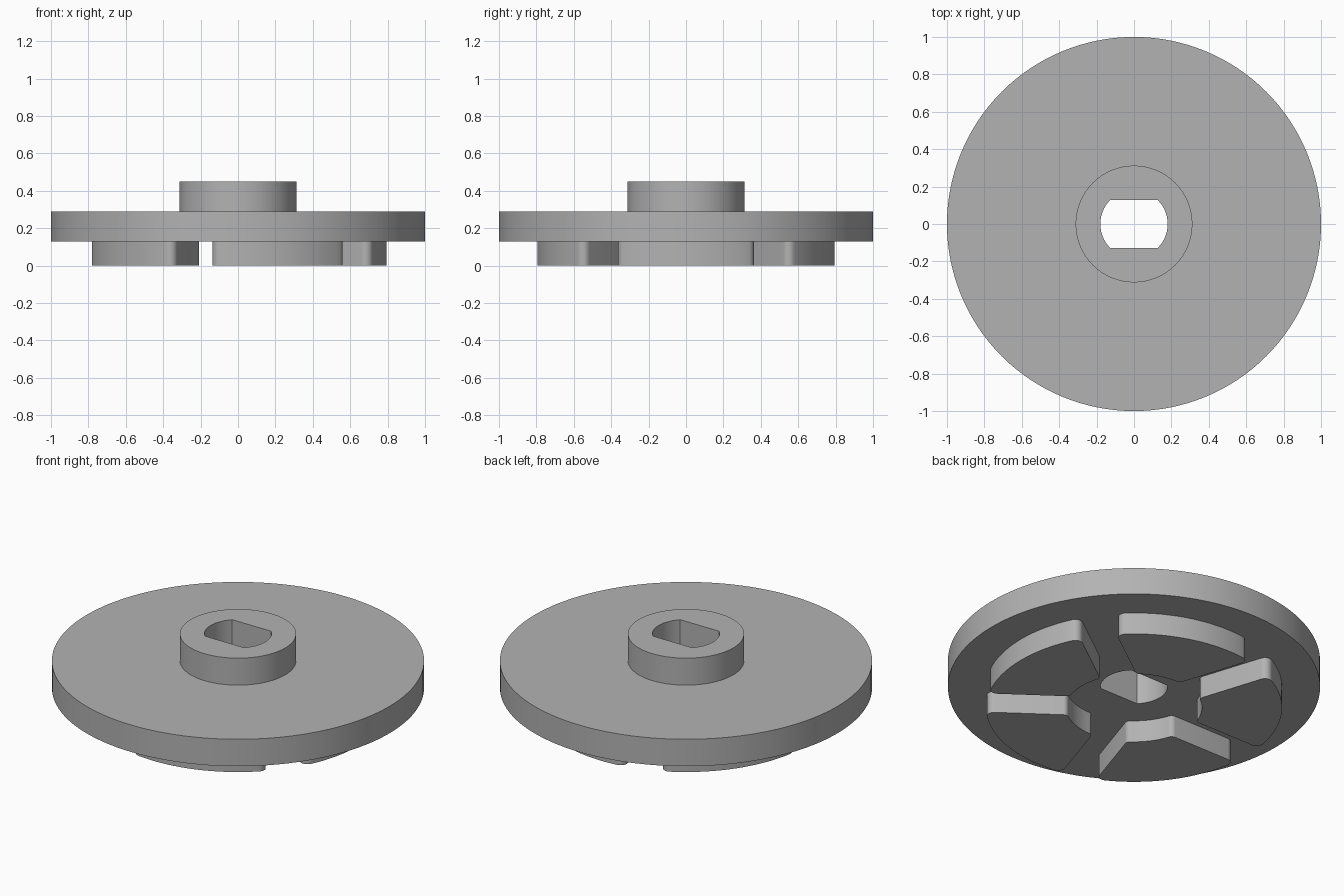
import bpy, bmesh, math
from math import sin, cos, pi, radians
from mathutils import Vector

if "Cube" in bpy.data.objects:
    bpy.data.objects.remove(bpy.data.objects["Cube"], do_unlink=True)

# Material
grey = bpy.data.materials.new("plain_grey")
grey.use_nodes = True
colour = (0.45, 0.45, 0.45, 1)
grey.diffuse_color = colour
grey.node_tree.nodes["Principled BSDF"].inputs["Base Color"].default_value = colour

PLATE_Z, PLATE_TOP, HUB_TOP = 0.13, 0.29, 0.45
PLATE_R, HUB_R, BORE_R = 1.0, 0.312, 0.18
STEPS = 128


def finish(bm, name):
    bmesh.ops.recalc_face_normals(bm, faces=bm.faces)
    mesh = bpy.data.meshes.new(name)
    bm.to_mesh(mesh)
    bm.free()
    mesh.materials.append(grey)
    obj = bpy.data.objects.new(name, mesh)
    bpy.context.collection.objects.link(obj)
    bpy.ops.object.select_all(action='DESELECT')
    obj.select_set(True)
    bpy.context.view_layer.objects.active = obj
    bpy.ops.object.shade_smooth_by_angle(angle=radians(30))
    return obj


def arc(centre, radius, start, end, steps):
    return [Vector((centre[0] + radius * cos(start + (end - start) * i / steps),
                    centre[1] + radius * sin(start + (end - start) * i / steps)))
            for i in range(steps + 1)]


# Plate and hub: closed loft of rings around a bore with two flats
def bore(a):
    return min(BORE_R, BORE_R * sin(pi / 4) / max(abs(sin(a)), 0.001))


rings = [(bore, PLATE_Z), (lambda a: PLATE_R, PLATE_Z), (lambda a: PLATE_R, PLATE_TOP),
         (lambda a: HUB_R, PLATE_TOP), (lambda a: HUB_R, HUB_TOP), (bore, HUB_TOP)]
bm = bmesh.new()
angles = [2 * pi * i / STEPS for i in range(STEPS)]
loops = [[bm.verts.new((r(a) * cos(a), r(a) * sin(a), z)) for a in angles] for r, z in rings]
for k, lower in enumerate(loops):
    upper = loops[(k + 1) % len(loops)]
    for i in range(STEPS):
        j = (i + 1) % STEPS
        bm.faces.new((lower[i], lower[j], upper[j], upper[i]))
finish(bm, "plate_with_hub")


# Pad outline: a sector with rounded corners, its sides parallel to the gaps
def pad_outline(outer=0.795, inner=0.365, half_gap=0.10, r_out=0.04, r_in=0.03):
    s = pi / 5
    along, normal = Vector((cos(s), sin(s))), Vector((sin(s), -cos(s)))

    def fillet_centre(distance, radius):
        offset = half_gap + radius
        return along * math.sqrt(distance ** 2 - offset ** 2) + normal * offset

    c_out = fillet_centre(outer - r_out, r_out)
    c_in = fillet_centre(inner + r_in, r_in)
    a_out, a_in = math.atan2(c_out.y, c_out.x), math.atan2(c_in.y, c_in.x)
    half = (arc((0, 0), outer, 0, a_out, 14)[:-1]
            + arc(c_out, r_out, a_out, s + pi / 2, 8)
            + arc(c_in, r_in, s + pi / 2, a_in + pi, 6)
            + arc((0, 0), inner, a_in, 0, 6)[1:])
    return half + [Vector((p.x, -p.y)) for p in half[-2:0:-1]]


# Five pads under the plate
for n in range(5):
    turn = 2 * pi * n / 5
    bm = bmesh.new()
    base = bm.faces.new([bm.verts.new((p.x * cos(turn) - p.y * sin(turn),
                                       p.x * sin(turn) + p.y * cos(turn), 0))
                         for p in pad_outline()])
    top = bmesh.ops.extrude_face_region(bm, geom=[base])["geom"]
    bmesh.ops.translate(bm, vec=(0, 0, PLATE_Z),
                        verts=[v for v in top if isinstance(v, bmesh.types.BMVert)])
    if not any(f.calc_center_median().z < 0.001 for f in bm.faces):
        bm.faces.new([v for v in bm.verts if v.co.z < 0.001])
    finish(bm, "pad_%d" % (n + 1))
